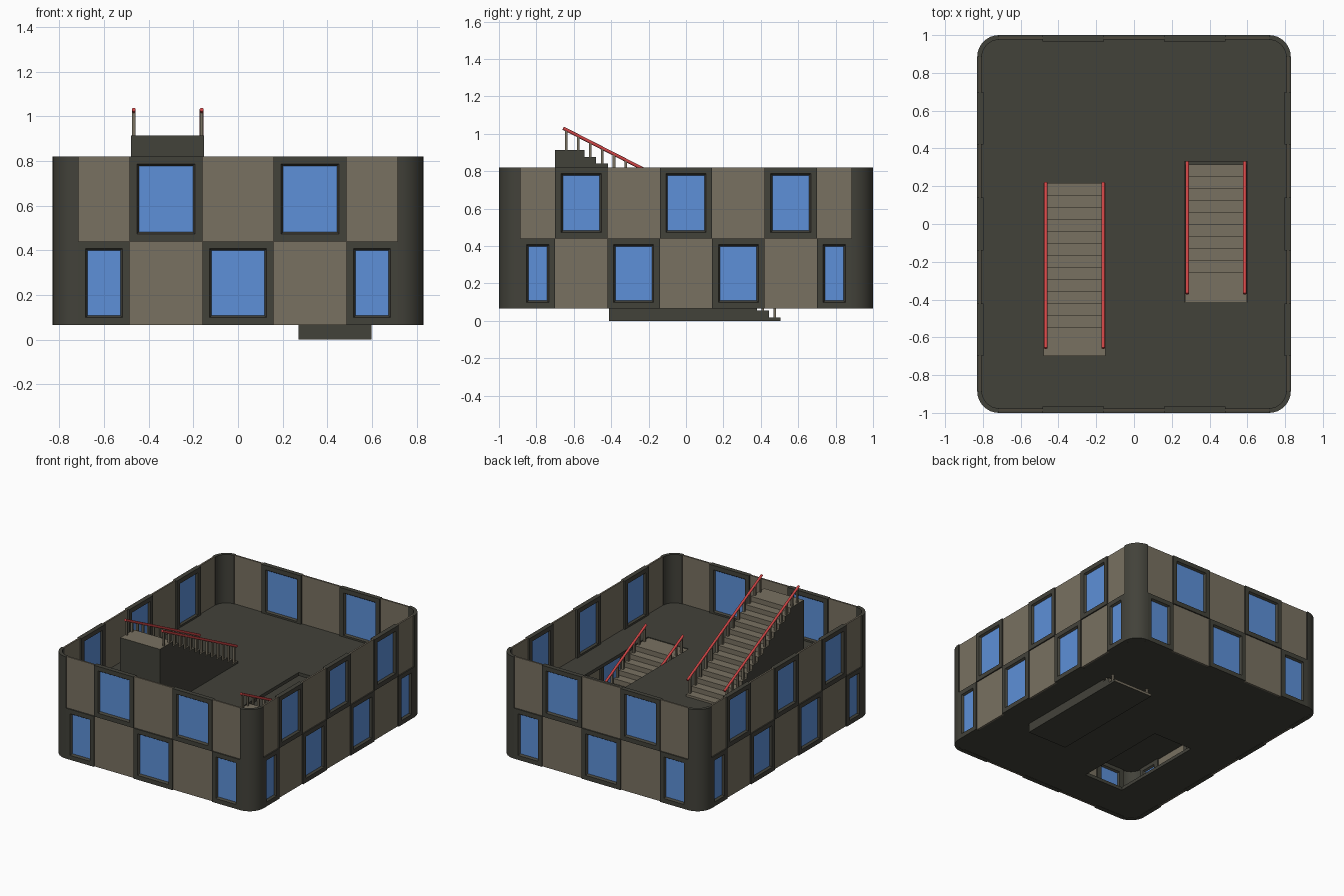
import bpy, bmesh, math
from mathutils import Vector, Matrix

if "Cube" in bpy.data.objects:
    bpy.data.objects.remove(bpy.data.objects["Cube"])


def material(name, col):
    m = bpy.data.materials.new(name)
    m.diffuse_color = (*col, 1)
    m.use_nodes = True
    m.node_tree.nodes["Principled BSDF"].inputs["Base Color"].default_value = m.diffuse_color
    return m


DARK = material("dark_frame", (0.055, 0.054, 0.042))
TAN = material("tan_panel", (0.19, 0.165, 0.12))
BLUE = material("window_blue", (0.11, 0.28, 0.69))
RED = material("rail_red", (0.62, 0.06, 0.06))


def finish(bm, name, *mats, smooth=False):
    bmesh.ops.recalc_face_normals(bm, faces=bm.faces)
    me = bpy.data.meshes.new(name)
    bm.to_mesh(me)
    bm.free()
    for m in mats:
        me.materials.append(m)
    ob = bpy.data.objects.new(name, me)
    bpy.context.collection.objects.link(ob)
    if smooth:
        bpy.context.view_layer.objects.active = ob
        ob.select_set(True)
        bpy.ops.object.shade_smooth_by_angle(angle=math.radians(40))
        ob.select_set(False)
    return ob


def box(bm, lo, hi, mat=None):
    lo, hi = Vector(lo), Vector(hi)
    m = Matrix.Translation((lo + hi) / 2) @ Matrix.Diagonal((*(hi - lo), 1))
    bmesh.ops.create_cube(bm, size=1, matrix=(mat or Matrix()) @ m)


def prism(bm, pts, vec):
    f = bm.faces.new([bm.verts.new(p) for p in pts])
    r = bmesh.ops.extrude_face_region(bm, geom=[f])
    bmesh.ops.translate(bm, vec=vec, verts=[v for v in r["geom"] if isinstance(v, bmesh.types.BMVert)])


def window_frame(bm, u0, u1, z0, z1, w, mat):
    # closed ring swept through (margin, depth) section
    sec = [(0, 0), (.033, 0), (.044, -.018), (.033, -.034), (0, -.034)]
    rings = []
    for m, d in sec:
        c = [(u0 + m, z0 + m), (u1 - m, z0 + m), (u1 - m, z1 - m), (u0 + m, z1 - m)]
        rings.append([bm.verts.new(mat @ Vector((u, -(w + d), z))) for u, z in c])
    for k in range(5):
        a, b = rings[k], rings[(k + 1) % 5]
        for i in range(4):
            j = (i + 1) % 4
            bm.faces.new((a[i], a[j], b[j], b[i]))


# Facade: two storeys of alternating windows and plain panels
HX, HY, R = .83, 1.0, .115
LEVELS = [.065, .44, .82]
FRONT = [-.715, -.485, -.16, .16, .485, .715]
SIDE = [-.885, -.70, -.42, -.14, .14, .42, .70, .885]
for row, level in enumerate(("lower", "upper")):
    z0, z1 = LEVELS[row], LEVELS[row + 1]
    frames, panels, glass, columns = [bmesh.new() for _ in range(4)]
    for q in range(4):
        rot = Matrix.Rotation(q * math.pi / 2, 4, 'Z')
        cuts, w = (FRONT, HY) if q % 2 == 0 else (SIDE, HX)
        for i, (u0, u1) in enumerate(zip(cuts, cuts[1:])):
            if i % 2 == row:
                window_frame(frames, u0, u1, z0, z1, w, rot)
                box(glass, (u0 + .035, -w + .015, z0 + .035), (u1 - .035, -w + .021, z1 - .035), rot)
            else:
                box(panels, (u0, -w + .009, z0), (u1, -w + .021, z1), rot)
    # rounded corner columns
    for sx in (-1, 1):
        for sy in (-1, 1):
            arc = [i * math.pi / 16 for i in range(9)]
            pts = [(R, a) for a in arc] + [(R - .025, a) for a in reversed(arc)]
            prism(columns, [(sx * (HX - R + r * math.cos(a)), sy * (HY - R + r * math.sin(a)), z0)
                            for r, a in pts], (0, 0, z1 - z0))
    finish(frames, level + "_window_frames", DARK)
    finish(panels, level + "_wall_panels", TAN)
    finish(glass, level + "_window_glass", BLUE)
    finish(columns, level + "_corner_columns", DARK, smooth=True)


# Floor slabs with rounded corners and a stair opening
def slab(name, z, t, x0, x1, y0, y1):
    bm = bmesh.new()
    hx, hy, r = .808, .978, .095
    outline = []
    for k, (sx, sy) in enumerate(((1, 1), (-1, 1), (-1, -1), (1, -1))):
        for i in range(7):
            a = (k + i / 6) * math.pi / 2
            outline.append((sx * (hx - r) + r * math.cos(a), sy * (hy - r) + r * math.sin(a)))
    prism(bm, [(x, y, z) for x, y in outline], (0, 0, t))
    ob = finish(bm, name, DARK)
    bm = bmesh.new()
    box(bm, (x0, y0, z - .1), (x1, y1, z + .2))
    cutter = finish(bm, name + "_opening_cutter")
    cutter.hide_render = True
    cutter.hide_viewport = True
    mod = ob.modifiers.new("opening", 'BOOLEAN')
    mod.operation, mod.solver, mod.object = 'DIFFERENCE', 'EXACT', cutter
    dg = bpy.context.evaluated_depsgraph_get()
    me = bpy.data.meshes.new_from_object(ob.evaluated_get(dg))
    ob.modifiers.clear()
    ob.data = me
    bpy.data.objects.remove(cutter)


slab("lower_floor", .067, .025, -.478, -.152, -.70, .04)
slab("upper_floor", .435, .025, .268, .602, -.412, .33)


# Staircases: solid stepped block, posts on each step, sloping rails
def stairs(name, xc, y0, zb):
    run, rise, n, top, half = .0635, .0364, 12, .156, .163
    pts = [(y0, 0)]
    for i in range(n + 1):
        z, y = .018 + rise * i, y0 - run * i
        pts += [(y, z), (y - (run if i < n else top), z)]
    pts.append((pts[-1][0], 0))
    bm = bmesh.new()
    prism(bm, [(xc - half, y, zb + z) for y, z in pts], (2 * half, 0, 0))
    bmesh.ops.recalc_face_normals(bm, faces=bm.faces)
    for f in bm.faces:
        f.material_index = int(f.normal.z > .5 or f.normal.y > .5)
    finish(bm, name + "_steps", DARK, TAN)
    posts, rails = bmesh.new(), bmesh.new()
    ya, za, yb, zt = y0, zb + .125, y0 - .875, zb + .572
    slope = (zt - za) / (yb - ya)
    for x in (xc - .152, xc + .152):
        for i in range(n + 2):
            y = y0 - run * (i + .5)
            base = zb + .018 + rise * min(i, n)
            box(posts, (x - .007, y - .007, base - .004), (x + .007, y + .007, za + slope * (y - ya)))
        a, b = Vector((x, ya, za)), Vector((x, yb, zt))
        m = Matrix.Translation((a + b) / 2) @ (b - a).to_track_quat('Z', 'Y').to_matrix().to_4x4()
        bmesh.ops.create_cone(rails, cap_ends=True, segments=10, radius1=.009, radius2=.009,
                              depth=(b - a).length, matrix=m)
    finish(posts, name + "_posts", TAN)
    finish(rails, name + "_handrails", RED, smooth=True)


stairs("lower_stair", .434, .506, 0)
stairs("upper_stair", -.315, .218, .458)
